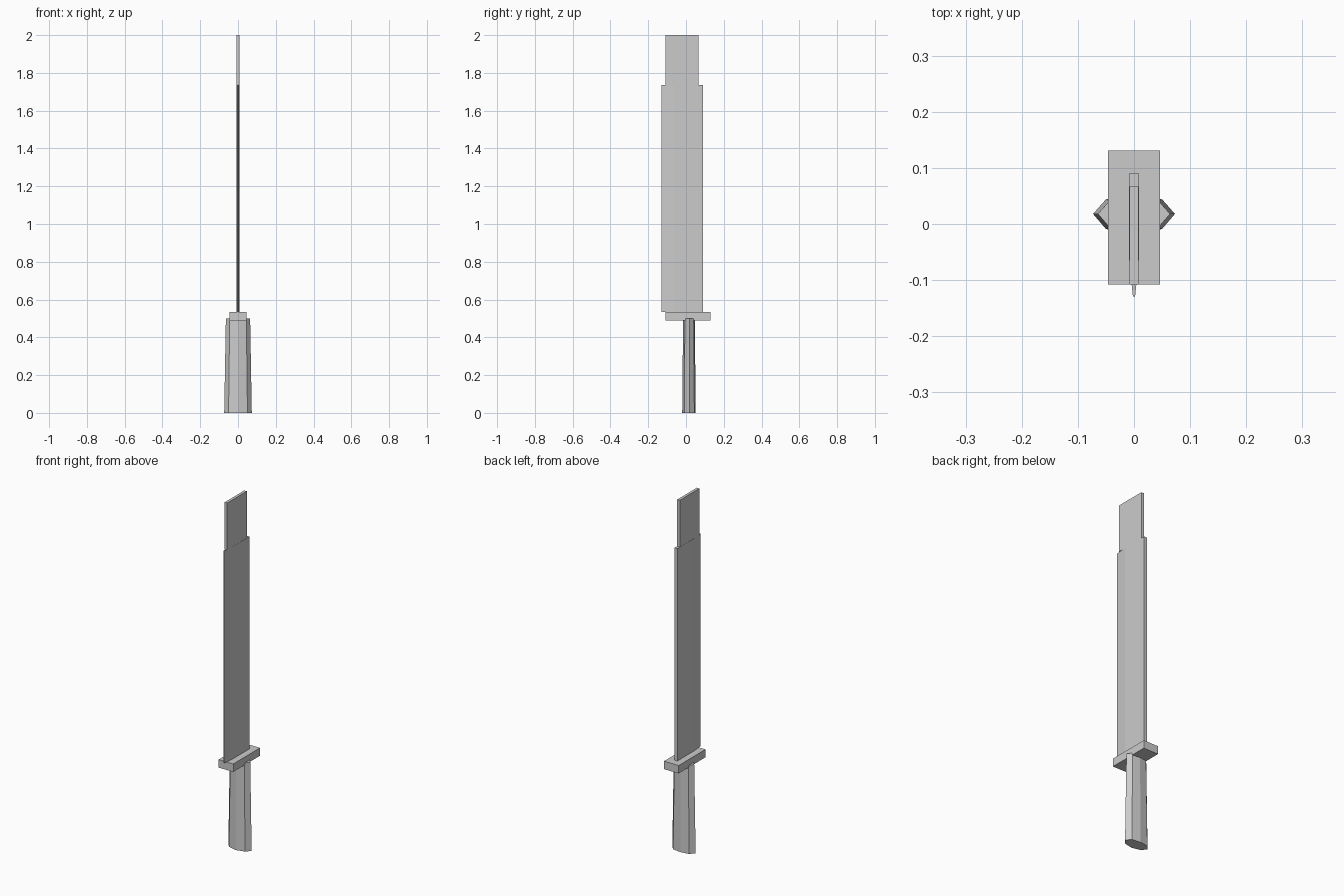
import bpy
import bmesh

cube = bpy.data.objects.get("Cube")
if cube:
    bpy.data.objects.remove(cube, do_unlink=True)

GREY = (0.6, 0.6, 0.6, 1.0)
grey = bpy.data.materials.new("plain grey")
grey.use_nodes = True
grey.diffuse_color = GREY
grey.node_tree.nodes["Principled BSDF"].inputs["Base Color"].default_value = GREY


def prism(name, outline, z0, z1, top_scale=1.0, centre_y=0.0):
    """Extrude a mirrored outline, optionally narrowing toward the top."""
    bm = bmesh.new()
    # mirror the +x half, skipping points on the centre line
    ring = outline + [(-x, y) for x, y in reversed(outline) if x > 0]
    low = [bm.verts.new((x, y, z0)) for x, y in ring]
    high = [bm.verts.new((x * top_scale, centre_y + (y - centre_y) * top_scale, z1))
            for x, y in ring]
    bm.faces.new(low)
    bm.faces.new(high)
    n = len(ring)
    for i in range(n):
        j = (i + 1) % n
        bm.faces.new((low[i], low[j], high[j], high[i]))
    bmesh.ops.recalc_face_normals(bm, faces=bm.faces)
    mesh = bpy.data.meshes.new(name)
    bm.to_mesh(mesh)
    bm.free()
    mesh.materials.append(grey)
    obj = bpy.data.objects.new(name, mesh)
    bpy.context.collection.objects.link(obj)
    return obj


# Eight-sided grip, slightly narrower at the guard
prism("grip", [(0, -0.02), (0.05, -0.009), (0.073, 0.018), (0.05, 0.044), (0, 0.051)],
      0, 0.5, 0.88, 0.018)

# Rectangular guard
prism("guard", [(0.046, -0.108), (0.046, 0.131)], 0.488, 0.533)

# Long blade with a bevelled front cutting edge
prism("blade", [(0.002, -0.129), (0.009, -0.06), (0.009, 0.09)], 0.533, 1.735)

# Narrower square-ended tip
prism("blade_tip", [(0.008, -0.108), (0.008, 0.067)], 1.735, 2.0)
